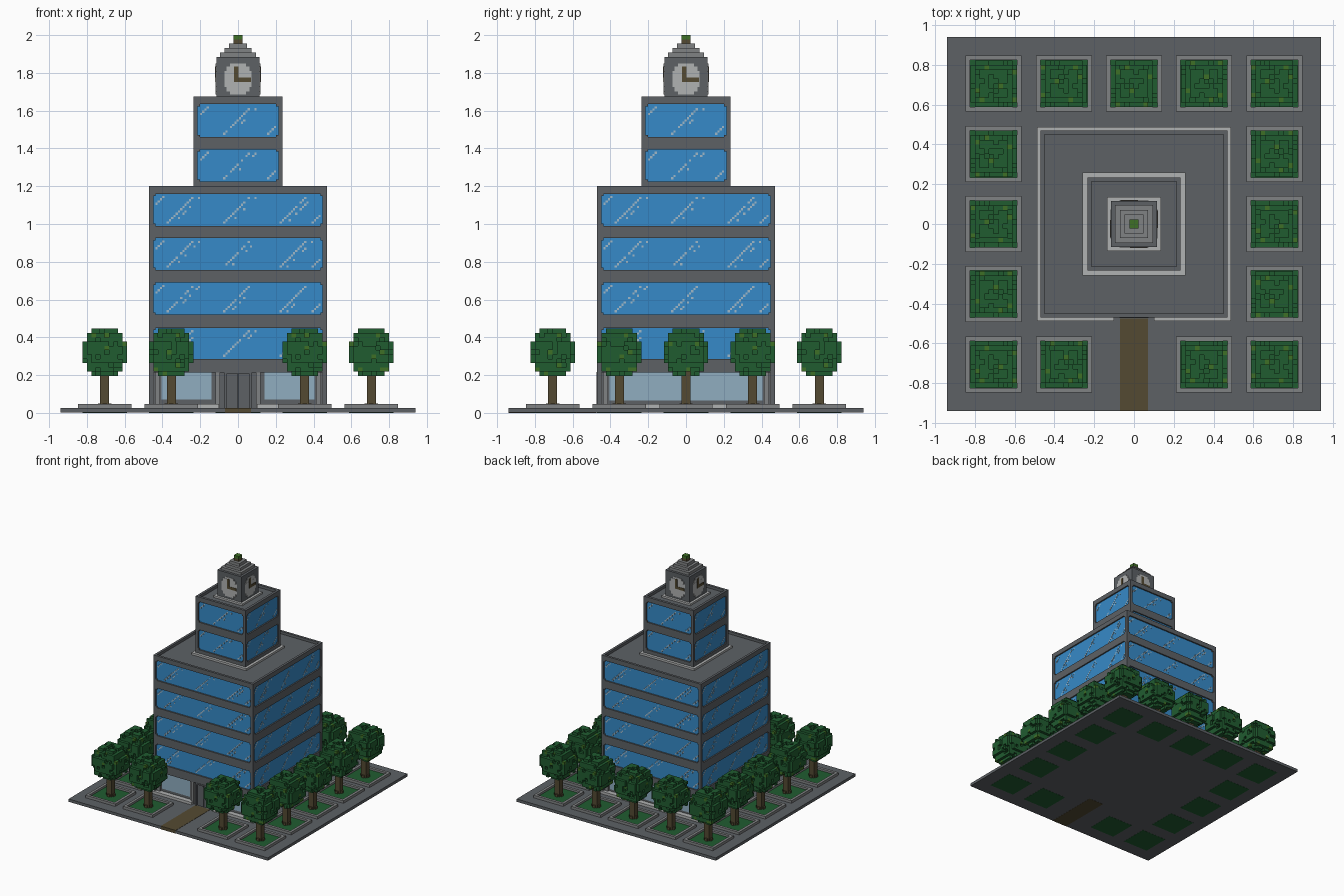
import bpy, bmesh, math, random
from mathutils import Matrix, Vector

random.seed(4)
cube = bpy.data.objects.get("Cube")
if cube:
    bpy.data.objects.remove(cube, do_unlink=True)


def material(name, rgb):
    lin = [((c / 255 + 0.055) / 1.055) ** 2.4 for c in rgb] + [1]
    m = bpy.data.materials.new(name)
    m.use_nodes = True
    m.diffuse_color = lin
    m.node_tree.nodes["Principled BSDF"].inputs["Base Color"].default_value = lin
    return m


DARK = material("dark grey concrete", (93, 97, 101))
MID = material("mid grey stone", (128, 130, 131))
LIGHT = material("light grey trim", (176, 178, 178))
BLUE = material("blue glass", (54, 138, 200))
STREAK = material("glass glint", (160, 184, 200))
PALE = material("pale shop glass", (144, 174, 192))
BROWN = material("brown wood", (84, 74, 50))
LEAF = material("leaf green", (32, 92, 48))
LEAF2 = material("light leaf green", (62, 112, 38))
V = 0.01176


def build(name, mat, boxes, sides=1):
    """Boxes given as (x0, x1, y0, y1, z0, z1), repeated around z."""
    bm = bmesh.new()
    for k in range(sides):
        rot = Matrix.Rotation(k * math.pi / 2, 4, 'Z')
        for x0, x1, y0, y1, z0, z1 in boxes:
            c = Vector(((x0 + x1) / 2, (y0 + y1) / 2, (z0 + z1) / 2))
            size = Matrix.Diagonal((x1 - x0, y1 - y0, z1 - z0, 1))
            bmesh.ops.create_cube(bm, size=1, matrix=rot @ Matrix.Translation(c) @ size)
    me = bpy.data.meshes.new(name)
    bm.to_mesh(me)
    bm.free()
    me.materials.append(mat)
    ob = bpy.data.objects.new(name, me)
    bpy.context.collection.objects.link(ob)
    return ob


def block(h, z0, z1):
    return (-h, h, -h, h, z0, z1)


def ring(name, mat, outer, inner, z0, z1):
    """Square ring of four walls."""
    return build(name, mat, [(-outer, inner, -outer, -inner, z0, z1)], 4)


# Ground slab and entrance path
build("ground_slab", DARK, [block(0.94, 0.001, 0.025)])
build("entrance_path", BROWN, [(-0.07, 0.07, -0.941, -0.475, 0, 0.027)])

# Plinth around the building, open at the door
build("plinth_front", LIGHT, [(-0.487, -0.1, -0.487, -0.44, 0.02, 0.047),
                              (0.1, 0.487, -0.487, -0.44, 0.02, 0.047)])
build("plinth_sides", LIGHT, [(-0.487, -0.44, -0.44, 0.487, 0.02, 0.047),
                              (0.44, 0.487, -0.44, 0.487, 0.02, 0.047),
                              (-0.44, 0.44, 0.44, 0.487, 0.02, 0.047)])


def glazed_storeys(name, half, bands, windows):
    """Blue core wrapped by floor bands, corner posts and glints."""
    z0, z1 = windows[0][0] - 0.01, windows[-1][1] + 0.01
    build(name + "_glass", BLUE, [block(half - V, z0, z1)])
    build(name + "_floor_bands", DARK, [block(half, a, b) for a, b in bands])
    p = half - 0.0215
    posts = [(-half, -p, -half, -p, bands[0][0], bands[-1][1])]
    glints = []
    y = -half + V
    for a, b in windows:
        # small blocks round off each window corner
        for sx in (-1, 1):
            xa, xb = sorted((sx * p, sx * (p - V)))
            posts += [(xa, xb, -half, y, a, a + V), (xa, xb, -half, y, b - V, b)]
        rows = int((b - a) / V)
        count = 3 if half > 0.3 else 1
        for i in range(count):
            start = -p + (i + 0.5) * 2 * p / count - 0.09
            for offset, density in ((0, 0.9), (3, 0.35)):
                for r in range(1, rows - 1):
                    if random.random() < density:
                        x = start + (r + offset) * V
                        glints.append((x, x + V, y - 0.002, y + 0.002, a + r * V, a + (r + 1) * V))
        # short glints in opposite corners
        for r in range(4):
            x = -p + (r + 1) * V
            glints.append((x, x + V, y - 0.002, y + 0.002, b - (5 - r) * V, b - (4 - r) * V))
            x = p - (5 - r) * V
            glints.append((x, x + V, y - 0.002, y + 0.002, a + (r + 1) * V, a + (r + 2) * V))
    build(name + "_corner_posts", DARK, posts, 4)
    build(name + "_glints", STREAK, glints, 4)


# Main block with four glazed storeys
glazed_storeys("main_block", 0.47,
               [(0.215, 0.285), (0.45, 0.52), (0.69, 0.757), (0.925, 0.99), (1.16, 1.178)],
               [(0.285, 0.45), (0.52, 0.69), (0.757, 0.925), (0.99, 1.16)])
ring("main_parapet", DARK, 0.47, 0.45, 1.17, 1.2)

# Ground floor: recessed wall, posts, columns and shop windows
build("shop_wall", DARK, [block(0.445, 0.02, 0.22)])
build("shop_corner_posts", DARK, [(-0.47, -0.4485, -0.47, -0.4485, 0.025, 0.22)], 4)
build("shop_columns", MID, [(-0.44, -0.414, -0.46, -0.44, 0.04, 0.215),
                            (0.414, 0.44, -0.46, -0.44, 0.04, 0.215)], 4)
windows = build("shop_windows_sides", PALE, [(-0.404, 0.404, -0.45, -0.44, 0.065, 0.213)], 3)
windows.rotation_euler.z = math.pi / 2
build("shop_windows_front", PALE, [(-0.404, -0.14, -0.45, -0.44, 0.07, 0.213),
                                   (0.14, 0.404, -0.45, -0.44, 0.07, 0.213)])
build("door_columns", MID, [(-0.12, -0.096, -0.465, -0.44, 0.025, 0.215),
                            (0.096, 0.12, -0.465, -0.44, 0.025, 0.215)])
build("door_frame", DARK, [(-0.074, -0.062, -0.474, -0.44, 0.025, 0.217),
                           (0.062, 0.074, -0.474, -0.44, 0.025, 0.217),
                           (-0.074, 0.074, -0.474, -0.44, 0.205, 0.217)])
build("door_leaves", DARK, [(-0.06, -0.002, -0.462, -0.44, 0.025, 0.205),
                            (0.002, 0.06, -0.462, -0.44, 0.025, 0.205)])

# Upper tower with two glazed storeys
ring("upper_tower_base_trim", LIGHT, 0.258, 0.225, 1.17, 1.195)
glazed_storeys("upper_tower", 0.235,
               [(1.17, 1.225), (1.395, 1.46), (1.635, 1.652)],
               [(1.225, 1.395), (1.46, 1.635)])
ring("upper_parapet", DARK, 0.235, 0.214, 1.645, 1.675)

# Clock tower, stepped roof and finial
ring("clock_tower_base_trim", LIGHT, 0.135, 0.105, 1.645, 1.668)
build("clock_tower", DARK, [block(0.115, 1.645, 1.885)])
disc = [(0.042, 0.082), (0.06, 0.066), (0.072, 0.042)]
build("clock_faces", LIGHT, [(-w, w, -0.118 - i * 0.0003, -0.11, 1.767 - h, 1.767 + h)
                             for i, (w, h) in enumerate(disc)], 4)
build("clock_hands", BROWN, [(-0.02, 0.002, -0.121, -0.11, 1.767, 1.835),
                             (-0.02, 0.068, -0.1212, -0.11, 1.753, 1.775)], 4)
build("stepped_roof", MID, [block(0.095, 1.88, 1.908), block(0.071, 1.9, 1.931),
                            block(0.048, 1.92, 1.956)])
build("finial", BROWN, [block(0.023, 1.95, 1.978)])
build("finial_cap", LEAF2, [block(0.0232, 1.978, 2.0)])

# Tree canopy: blocky rounded mass, only exposed cell faces kept
layers = [3, 4, 4, 5, 5, 5, 5, 5, 4, 4, 3]
CW, CH = 0.0235, 0.0228
cells = set()
for k, r in enumerate(layers):
    for i in range(-r, r):
        for j in range(-r, r):
            if (i + 0.5) ** 4 + (j + 0.5) ** 4 < 1.25 * r ** 4:
                cells.add((i, j, k))
AXES = [(1, 0, 0), (-1, 0, 0), (0, 1, 0), (0, -1, 0), (0, 0, 1), (0, 0, -1)]


def step(c, d):
    return (c[0] + d[0], c[1] + d[1], c[2] + d[2])


skin = [c for c in sorted(cells) if any(step(c, d) not in cells for d in AXES)]
cells -= {c for c in skin if random.random() < 0.17}
bm = bmesh.new()
for c in sorted(cells):
    shade = 1 if random.random() < 0.06 else 0
    mid = Vector((c[0] + 0.5, c[1] + 0.5, c[2] + 0.5))
    for d in AXES:
        if step(c, d) in cells:
            continue
        n = Vector(d)
        u = Vector((d[1], d[2], d[0]))
        w = n.cross(u)
        verts = []
        for a, b in ((-1, -1), (1, -1), (1, 1), (-1, 1)):
            p = mid + (n + a * u + b * w) / 2
            verts.append(bm.verts.new((p.x * CW, p.y * CW, 0.195 + p.z * CH)))
        bm.faces.new(verts).material_index = shade
canopy = bpy.data.meshes.new("tree_canopy")
bm.to_mesh(canopy)
bm.free()
canopy.materials.append(LEAF)
canopy.materials.append(LEAF2)

# Fifteen planters with trees around the edge
spots = [(i, j) for i in range(-2, 3) for j in range(-2, 3)
         if max(abs(i), abs(j)) == 2 and (i, j) != (0, -2)]
for n, (i, j) in enumerate(spots):
    at = (i * 0.353, j * 0.353, 0)
    parts = [ring("planter_rim", MID, 0.141, 0.118, 0.02, 0.047),
             build("planter_grass", LEAF, [block(0.118, 0, 0.03)]),
             build("tree_trunk", BROWN, [block(0.0235, 0.02, 0.22),
                                         (-0.035, 0.035, -0.012, 0.012, 0.02, 0.05),
                                         (-0.012, 0.012, -0.035, 0.035, 0.02, 0.05)])]
    crown = bpy.data.objects.new("tree_canopy", canopy)
    bpy.context.collection.objects.link(crown)
    crown.rotation_euler.z = (n % 4) * math.pi / 2
    for ob in parts + [crown]:
        ob.location = at
